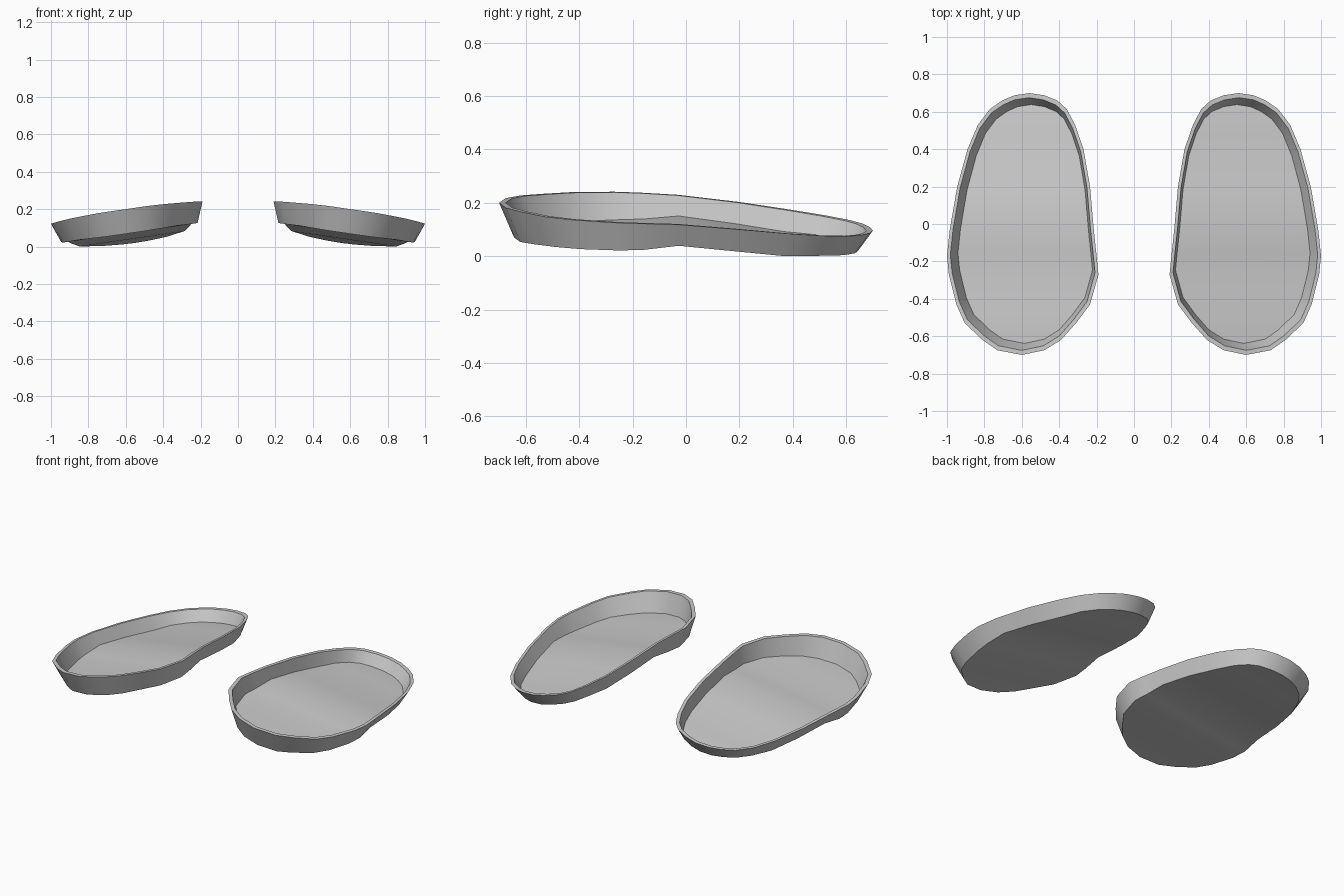
import bpy, bmesh

cube = bpy.data.objects.get("Cube")
if cube:
    bpy.data.objects.remove(cube, do_unlink=True)

grey = bpy.data.materials.new("plain_grey")
grey.use_nodes = True
grey.diffuse_color = (0.6, 0.6, 0.6, 1)
grey.node_tree.nodes["Principled BSDF"].inputs["Base Color"].default_value = (0.6, 0.6, 0.6, 1)

# Cross-sections from toe to heel: y, inner x, outer x, rim height, base height
TOE = (-0.7, 0.6, 0.6, 0.2, 0.068)
HEEL = (0.7, 0.56, 0.56, 0.09, 0.012)
SECTIONS = [
    (-0.675, 0.48, 0.73, 0.2, 0.068),
    (-0.62, 0.39, 0.81, 0.197, 0.07),
    (-0.53, 0.31, 0.905, 0.192, 0.072),
    (-0.43, 0.235, 0.95, 0.187, 0.07),
    (-0.27, 0.19, 0.99, 0.182, 0.07),
    (-0.17, 0.2, 1.0, 0.18, 0.074),
    (-0.03, 0.215, 0.985, 0.174, 0.087),
    (0.2, 0.235, 0.945, 0.15, 0.061),
    (0.4, 0.27, 0.89, 0.125, 0.036),
    (0.53, 0.315, 0.835, 0.11, 0.03),
    (0.615, 0.36, 0.77, 0.1, 0.022),
    (0.66, 0.41, 0.705, 0.095, 0.018),
    (0.688, 0.48, 0.64, 0.092, 0.014),
]
TILT = 0.145      # sideways slope, rising towards the middle
MID = 0.6


def outline():
    """Closed loop of (x, y, rim height, base height)."""
    def side(s, k):
        return (s[k], s[0], s[3], s[4])
    return ([side(TOE, 1)] + [side(s, 2) for s in SECTIONS]
            + [side(HEEL, 1)] + [side(s, 1) for s in reversed(SECTIONS)])


def ring(bm, sign, sx, sy, shift, base, lift=0.0):
    verts = []
    for x, y, rim_z, base_z in outline():
        px = (x - MID) * sx + MID + shift
        z = (base_z if base else rim_z) - TILT * (px - MID) + lift
        verts.append(bm.verts.new((sign * px, y * sy, z)))
    return verts


def bridge(bm, a, b):
    n = len(a)
    for i in range(n):
        j = (i + 1) % n
        bm.faces.new((a[i], a[j], b[j], b[i]))


def fill(bm, loop):
    """Cross-wise strips that keep the lengthwise curve."""
    n, half = len(loop), len(loop) // 2
    bm.faces.new((loop[0], loop[1], loop[-1]))
    for i in range(1, half - 1):
        bm.faces.new((loop[i], loop[i + 1], loop[n - i - 1], loop[n - i]))
    bm.faces.new((loop[half - 1], loop[half], loop[half + 1]))


def make_insole(name, sign):
    bm = bmesh.new()
    bottom = ring(bm, sign, 0.9, 0.92, -0.015, True)
    rim_outer = ring(bm, sign, 1, 1, 0, False)
    rim_inner = ring(bm, sign, 0.955, 0.965, 0, False)
    floor = ring(bm, sign, 0.888, 0.912, -0.014, True, 0.012)
    # Outer wall, flat rim, inner wall
    bridge(bm, bottom, rim_outer)
    bridge(bm, rim_outer, rim_inner)
    bridge(bm, rim_inner, floor)
    # Underside and footbed
    fill(bm, bottom)
    fill(bm, floor)
    bmesh.ops.recalc_face_normals(bm, faces=bm.faces)
    mesh = bpy.data.meshes.new(name)
    bm.to_mesh(mesh)
    bm.free()
    mesh.materials.append(grey)
    obj = bpy.data.objects.new(name, mesh)
    bpy.context.collection.objects.link(obj)
    bpy.ops.object.select_all(action='DESELECT')
    obj.select_set(True)
    bpy.context.view_layer.objects.active = obj
    bpy.ops.object.shade_smooth_by_angle()


make_insole("left_insole", 1)
make_insole("right_insole", -1)
